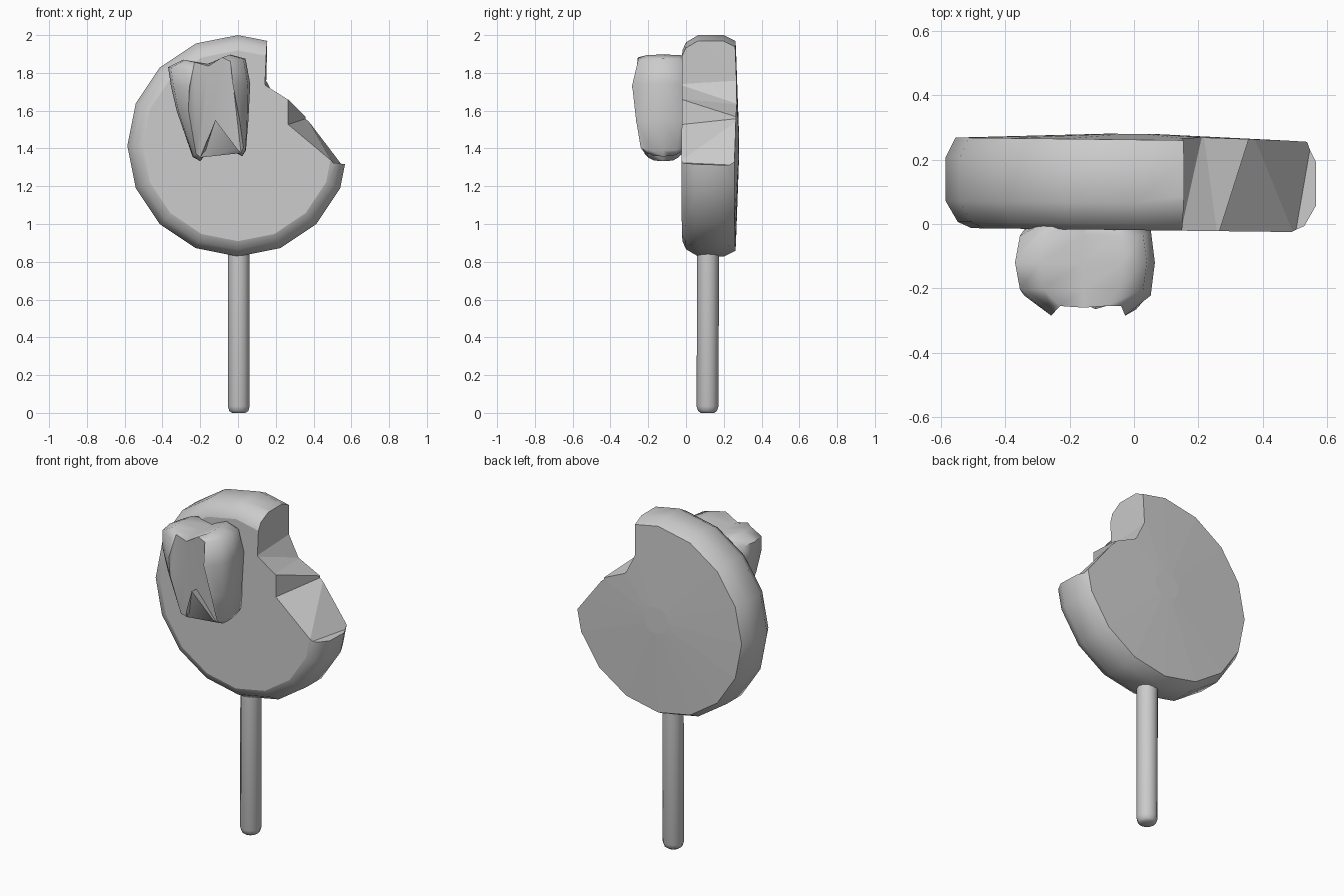
import bpy, bmesh, math
from mathutils import Vector

if "Cube" in bpy.data.objects:
    bpy.data.objects.remove(bpy.data.objects["Cube"])


def finish(bm, name, angle=None):
    bmesh.ops.recalc_face_normals(bm, faces=bm.faces)
    mesh = bpy.data.meshes.new(name)
    bm.to_mesh(mesh)
    bm.free()
    ob = bpy.data.objects.new(name, mesh)
    bpy.context.collection.objects.link(ob)
    if angle:
        smooth(ob, angle)
    return ob


def smooth(ob, angle):
    bpy.ops.object.select_all(action='DESELECT')
    ob.select_set(True)
    bpy.context.view_layer.objects.active = ob
    bpy.ops.object.shade_smooth_by_angle(angle=math.radians(angle))


def loft(rings, triangulate_caps=False):
    """Skin a list of equally long point rings and cap both ends."""
    bm = bmesh.new()
    vs = [[bm.verts.new(p) for p in r] for r in rings]
    n = len(vs[0])
    for a, b in zip(vs, vs[1:]):
        for i in range(n):
            j = (i + 1) % n
            bm.faces.new((a[i], a[j], b[j], b[i]))
    caps = [bm.faces.new(vs[0]), bm.faces.new(vs[-1])]
    if triangulate_caps:
        bmesh.ops.triangulate(bm, faces=caps)
    return bm


# Candy disc: 16-sided rounded puck, slightly domed at the back
CZ = 1.414
profile = [(.505, -.019), (.548, .0), (.586, .065), (.586, .2), (.555, .262), (.08, .28)]
rings = []
for r, y in profile:
    ring = []
    for i in range(16):
        a = i * math.tau / 16
        x, z = r * math.cos(a), r * math.sin(a)
        ring.append((x, y - .012 * x, CZ + z))
    rings.append(ring)
disc = finish(loft(rings), "candy_disc")

# Faceted bite taken out of the upper right
front = [(.158, 2.1), (.142, 1.74), (.26, 1.665), (.26, 1.525), (.5, 1.325), (.9, 1.28), (.9, 2.1)]
back = [(.158, 2.1), (.15, 1.76), (.215, 1.63), (.365, 1.56), (.557, 1.31), (.9, 1.28), (.9, 2.1)]
bm = bmesh.new()
f = [bm.verts.new((x, -.04, z)) for x, z in front]
b = [bm.verts.new((x, .29, z)) for x, z in back]
for i in range(7):
    j = (i + 1) % 7
    if i == 3:
        tris = (f[i], f[j], b[i]), (f[j], b[j], b[i])
    else:
        tris = (f[i], f[j], b[j]), (f[i], b[j], b[i])
    for t in tris:
        bm.faces.new(t)
bm.faces.new(f)
bm.faces.new(b)
cutter = finish(bm, "bite_cutter")
cutter.hide_render = True
mod = disc.modifiers.new("bite", 'BOOLEAN')
mod.operation = 'DIFFERENCE'
mod.solver = 'EXACT'
mod.object = cutter
bpy.context.view_layer.objects.active = disc
bpy.ops.object.modifier_apply(modifier=mod.name)
bpy.data.objects.remove(cutter)
smooth(disc, 42)
# Keep the bite walls and the front and back faces flat
for p in disc.data.polygons:
    c = p.center
    if abs(p.normal.y) > .99 or (c.x > .14 and c.z > 1.3 and math.hypot(c.x, c.z - CZ) < .52):
        p.use_smooth = False

# Stick with a rounded lower end
rings = [[(.004 + r * math.cos(a), .114 + .003 * z + r * math.sin(a), z)
          for a in (i * math.tau / 12 for i in range(12))]
         for r, z in [(.036, 0), (.05, .01), (.058, .035), (.058, .9)]]
finish(loft(rings), "stick", 50)

# Tooth: outline points as (x, z, axis x to shrink towards, half depth)
outline = [(-.37, 1.83, -.15, .135), (-.29, 1.87, -.17, .135), (-.16, 1.848, -.155, .14),
           (-.04, 1.897, -.13, .135), (.04, 1.875, -.12, .135), (.065, 1.74, -.12, .165),
           (.055, 1.55, -.04, .145), (.042, 1.39, .015, .12), (.022, 1.358, .01, .085),
           (-.015, 1.38, .01, .11), (-.12, 1.545, -.12, .145), (-.16, 1.38, -.2, .115),
           (-.2, 1.333, -.2, .08), (-.24, 1.355, -.205, .1), (-.325, 1.6, -.2, .145),
           (-.355, 1.73, -.16, .165)]
rings = []
for t, k in [(-1, .5), (-.62, .07), (0, 0), (.62, .07), (1, .5)]:
    rings.append([(x + (ax - x) * k, -.12 + t * d, z + (1.65 - z) * .12 * k)
                  for x, z, ax, d in outline])
finish(loft(rings, True), "tooth", 65)
